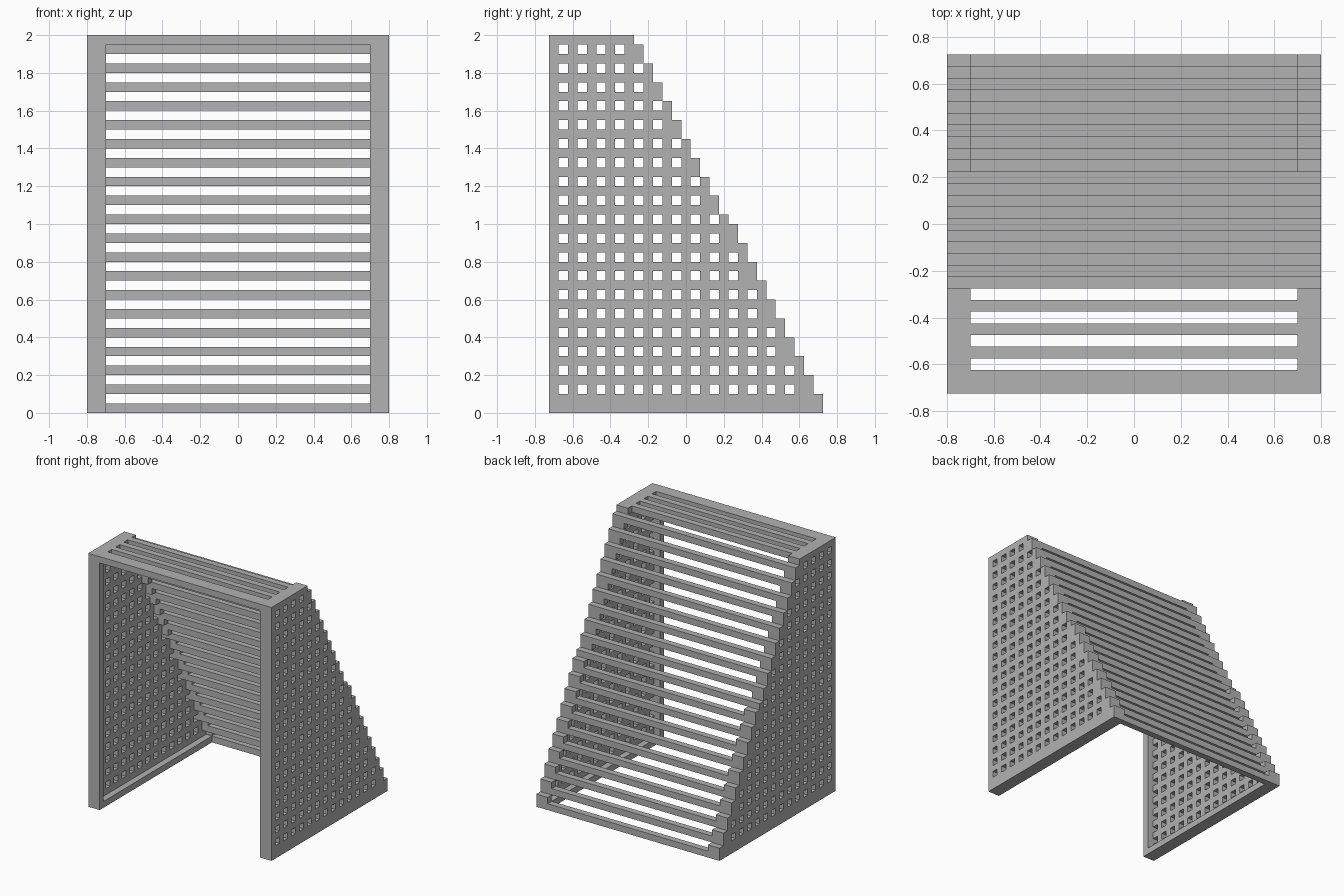
import bpy
import bmesh
from mathutils import Vector

if "Cube" in bpy.data.objects:
    bpy.data.objects.remove(bpy.data.objects["Cube"])

U = 0.05            # basic module: slat thickness, hole size, panel thickness
FRONT, BACK = -0.725, 0.725
OUTER, INNER = 0.8, 0.7
HEIGHT = 2.0
STEPS = 20

grey = bpy.data.materials.new("plain_grey")
grey.use_nodes = True
grey.diffuse_color = (0.445, 0.445, 0.445, 1)
grey.node_tree.nodes["Principled BSDF"].inputs["Base Color"].default_value = grey.diffuse_color


def finish(name, bm):
    bmesh.ops.recalc_face_normals(bm, faces=bm.faces)
    mesh = bpy.data.meshes.new(name)
    bm.to_mesh(mesh)
    bm.free()
    mesh.materials.append(grey)
    obj = bpy.data.objects.new(name, mesh)
    bpy.context.collection.objects.link(obj)
    return obj


def add_box(bm, x, y, z):
    """Box from three (low, high) ranges."""
    verts = bmesh.ops.create_cube(bm, size=1)["verts"]
    for v in verts:
        v.co = Vector([(lo + hi) / 2 + c * (hi - lo)
                       for c, (lo, hi) in zip(v.co, (x, y, z))])


def step_edge(k):
    """Rear edge of stair step k."""
    return BACK - U * k


def step_span(k):
    """Height range of step k: the rhythm shifts by half a step at mid height."""
    low = 2 * U * k if k <= STEPS // 2 else 2 * U * k - U
    high = 2 * U * (k + 1) if k < STEPS // 2 else 2 * U * k + U
    return low, min(high, HEIGHT)


def side_panel(name, side):
    """Thin stepped wall, with a grid of square holes left open."""
    bm = bmesh.new()
    for row in range(round(HEIGHT / U)):
        z = row * U
        k = next(i for i in range(STEPS + 1) if z + U / 2 < step_span(i)[1])
        columns = round((step_edge(k) - FRONT) / U)
        holes = 13 - (row // 2 - 1) // 2 if row % 2 == 0 and row else 0
        for col in range(columns):
            if col % 2 and col // 2 < holes:
                continue
            y = FRONT + col * U
            bm.faces.new([bm.verts.new((side * OUTER, y + a * U, z + b * U))
                          for a, b in ((0, 0), (1, 0), (1, 1), (0, 1))])
    bmesh.ops.remove_doubles(bm, verts=bm.verts, dist=U / 10)
    wall = bmesh.ops.extrude_face_region(bm, geom=bm.faces[:], use_keep_orig=True)
    for v in wall["geom"]:
        if isinstance(v, bmesh.types.BMVert):
            v.co.x -= side * U
    finish(name, bm)


def side_frame(name, side):
    """Inner border: front post, bottom and top rails, stepped stringer."""
    bm = bmesh.new()
    x = sorted((side * INNER, side * (OUTER - U)))
    add_box(bm, x, (FRONT, FRONT + U), (0, HEIGHT))
    add_box(bm, x, (FRONT + U, BACK - U), (0, U))
    add_box(bm, x, (FRONT + U, step_edge(STEPS)), (HEIGHT - U, HEIGHT))
    for k in range(STEPS):
        add_box(bm, x, (step_edge(k) - U, step_edge(k)), step_span(k))
    finish(name, bm)


# Mirrored side walls
for label, side in (("left", 1), ("right", -1)):
    side_panel(label + "_perforated_panel", side)
    side_frame(label + "_inner_frame", side)

# Stair slats down the sloping back
bm = bmesh.new()
for k in range(STEPS):
    add_box(bm, (-INNER, INNER), (step_edge(k) - U, step_edge(k)), (2 * U * k, 2 * U * k + U))
finish("back_slats", bm)

# Roof slats and front beam
bm = bmesh.new()
for i in range(3):
    y = FRONT + 3 * U + 2 * U * i
    add_box(bm, (-INNER, INNER), (y, y + U), (HEIGHT - U, HEIGHT))
finish("roof_slats", bm)

bm = bmesh.new()
add_box(bm, (-INNER, INNER), (FRONT, FRONT + 2 * U), (HEIGHT - U, HEIGHT))
finish("front_beam", bm)
